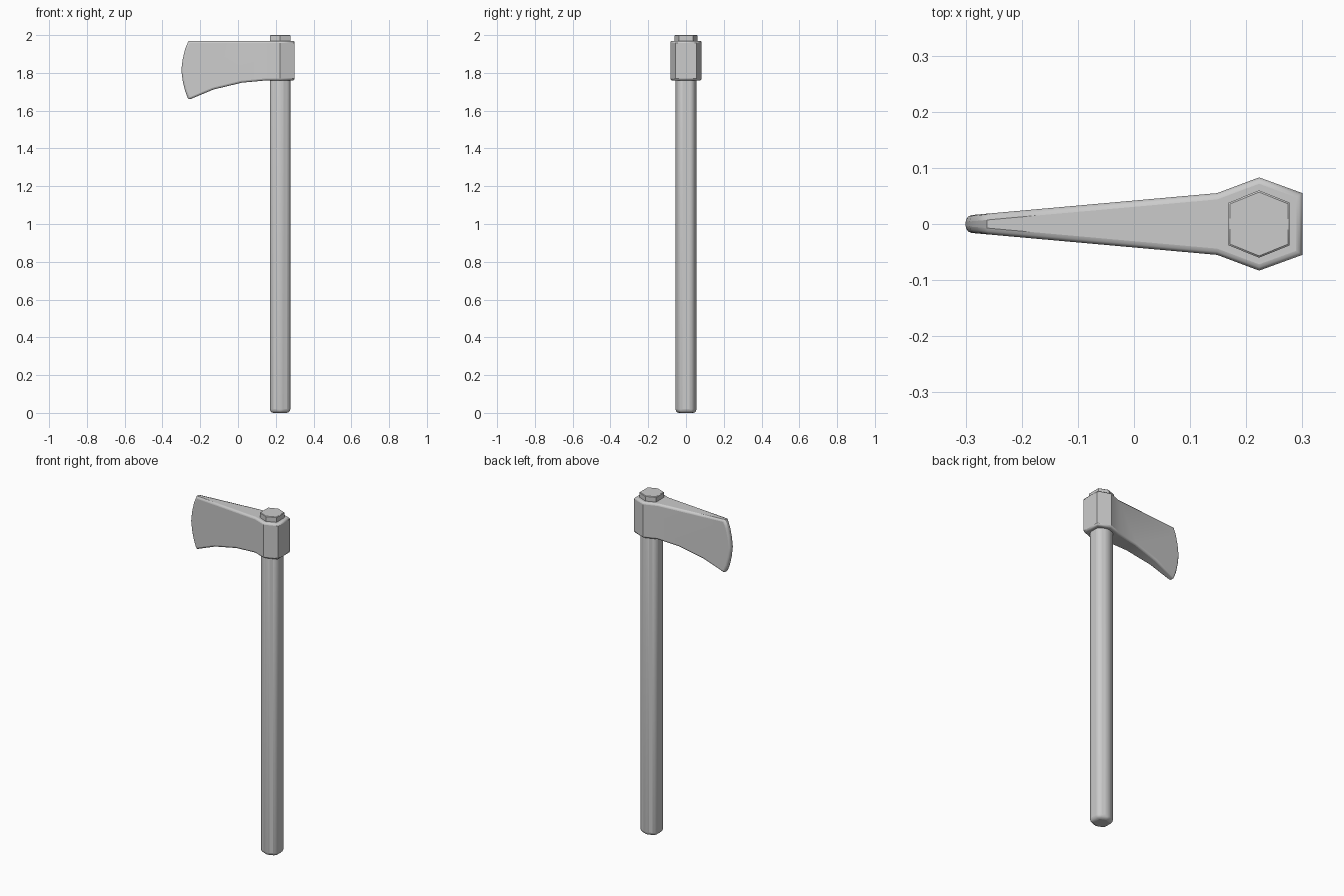
import bpy

if "Cube" in bpy.data.objects:
    bpy.data.objects.remove(bpy.data.objects["Cube"])

CX = 0.223  # handle axis


def make_object(name, verts, faces, bevel, segments, limit, smooth):
    mesh = bpy.data.meshes.new(name)
    mesh.from_pydata(verts, [], faces)
    mesh.validate()
    obj = bpy.data.objects.new(name, mesh)
    bpy.context.collection.objects.link(obj)
    mod = obj.modifiers.new("bevel", "BEVEL")
    mod.width = bevel
    mod.segments = segments
    mod.limit_method = "ANGLE"
    mod.angle_limit = limit
    bpy.ops.object.select_all(action="DESELECT")
    obj.select_set(True)
    bpy.context.view_layer.objects.active = obj
    bpy.ops.object.shade_smooth_by_angle(angle=smooth)
    return obj


def hex_prism(name, z0, z1, bevel, segments, limit):
    ring = [(0, -0.06), (0.0545, -0.038), (0.0545, 0.038),
            (0, 0.06), (-0.0545, 0.038), (-0.0545, -0.038)]
    verts = [(CX + x, y, z) for z in (z0, z1) for x, y in ring]
    faces = [tuple(range(5, -1, -1)), tuple(range(6, 12))]
    faces += [(i, (i + 1) % 6, (i + 1) % 6 + 6, i + 6) for i in range(6)]
    return make_object(name, verts, faces, bevel, segments, limit, 0.6)


# Handle with rounded edges, and its crisp hexagonal end above the head
hex_prism("handle", 0, 1.9, 0.02, 3, 0.5)
hex_prism("handle_top", 1.88, 2.0, 0.003, 1, 1.3)

# Axe head: side outline counter-clockwise seen from the front (x, z)
outline = [(0.148, 1.76), (CX, 1.76), (0.30, 1.76),
           (0.30, 1.97), (CX, 1.97), (0.148, 1.97),
           (-0.262, 1.97), (-0.28, 1.927), (-0.293, 1.872), (-0.30, 1.815),
           (-0.293, 1.758), (-0.28, 1.704), (-0.262, 1.657),
           (-0.13, 1.712), (0.02, 1.748)]


def half_width(x):
    if x > CX:
        return 0.083 - 0.028 * (x - CX) / 0.077
    if x > 0.148:
        return 0.055 + 0.028 * (x - 0.148) / 0.075
    return 0.015 + 0.040 * (x + 0.30) / 0.448


n = len(outline)
verts = [(x, s * half_width(x), z) for s in (-1, 1) for x, z in outline]
panels = [(0, 1, 4, 5), (1, 2, 3, 4), (0,) + tuple(range(5, n))]
faces = panels + [tuple(i + n for i in reversed(p)) for p in panels]
faces += [((i + 1) % n, i, i + n, (i + 1) % n + n) for i in range(n)]
make_object("axe_head", verts, faces, 0.011, 3, 1.3, 0.35)
